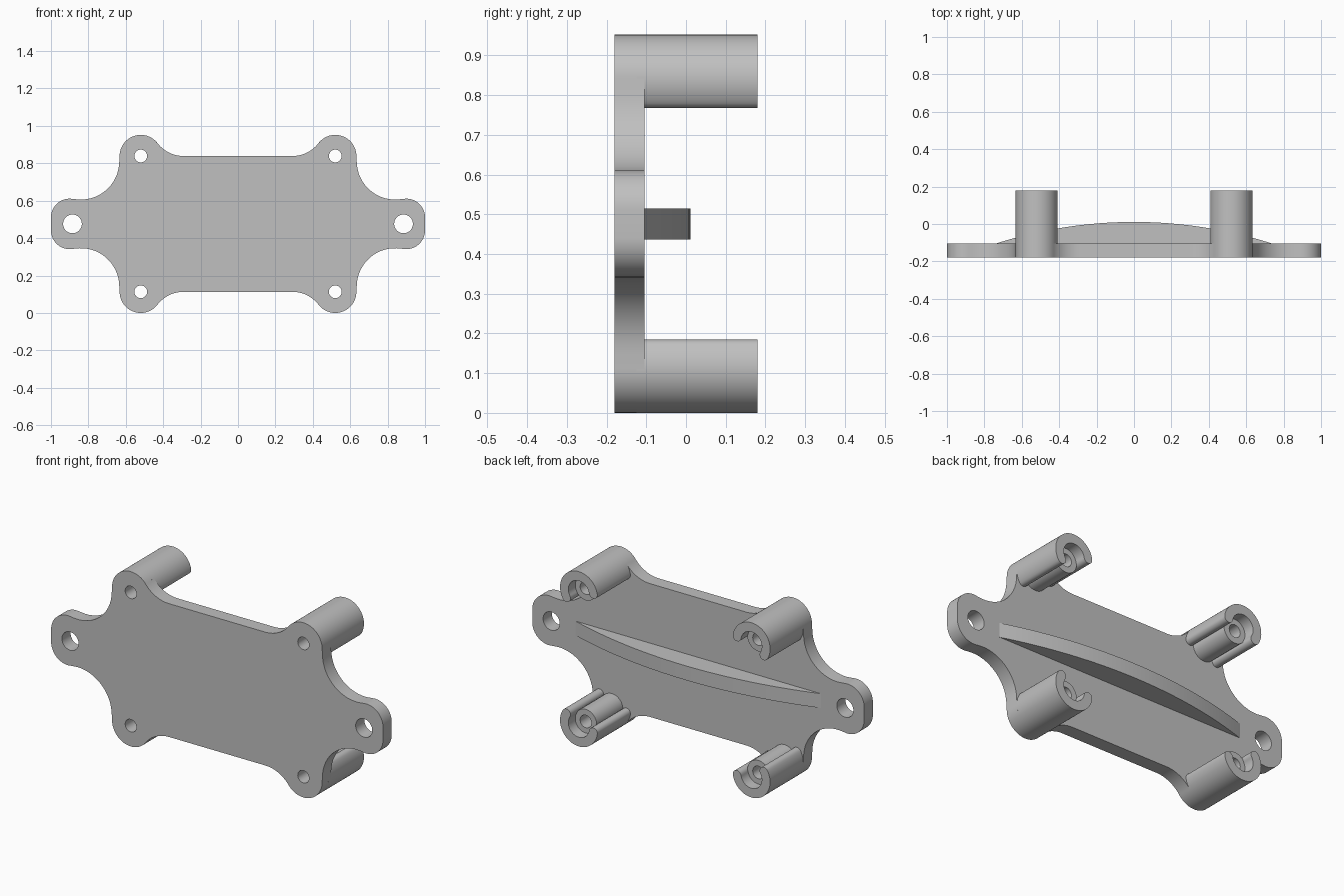
import bpy, bmesh
from math import cos, sin, radians, pi

cube = bpy.data.objects.get("Cube")
if cube:
    bpy.data.objects.remove(cube, do_unlink=True)

MID = 0.476               # height of the plate's centre line
FRONT, BACK = -0.18, -0.105
POST_X, POST_Z, POST_R = 0.52, 0.363, 0.113
SCREW_R = 0.034

grey = bpy.data.materials.new("light_grey")
grey.use_nodes = True
colour = (0.53, 0.53, 0.53, 1)
grey.diffuse_color = colour
grey.node_tree.nodes["Principled BSDF"].inputs["Base Color"].default_value = colour


def arc(cx, cz, r, start, end, steps=16):
    angles = [radians(start + (end - start) * i / steps) for i in range(steps + 1)]
    return [(cx + r * cos(a), cz + r * sin(a)) for a in angles]


def circle(cx, cz, r, steps=40):
    return arc(cx, cz, r, 0, 360, steps)[:-1]


def extrude(name, loops, y0, y1):
    """Fill nested outlines in the XZ plane and extrude them from y0 to y1."""
    curve = bpy.data.curves.new(name, "CURVE")
    curve.dimensions = "2D"
    curve.fill_mode = "BOTH"
    curve.extrude = (y1 - y0) / 2
    for loop in loops:
        spline = curve.splines.new("POLY")
        spline.points.add(len(loop) - 1)
        for point, (x, z) in zip(spline.points, loop):
            point.co = (x, z, 0, 1)
        spline.use_cyclic_u = True
    obj = bpy.data.objects.new(name, curve)
    bpy.context.collection.objects.link(obj)
    obj.rotation_euler = (pi / 2, 0, 0)
    obj.location = (0, (y0 + y1) / 2, MID)
    bpy.ops.object.select_all(action="DESELECT")
    obj.select_set(True)
    bpy.context.view_layer.objects.active = obj
    bpy.ops.object.convert(target="MESH")
    obj = bpy.context.view_layer.objects.active
    # Weld the caps to the walls
    bm = bmesh.new()
    bm.from_mesh(obj.data)
    bmesh.ops.remove_doubles(bm, verts=bm.verts, dist=0.0002)
    bmesh.ops.recalc_face_normals(bm, faces=bm.faces)
    bm.to_mesh(obj.data)
    bm.free()
    obj.data.materials.clear()
    obj.data.materials.append(grey)
    bpy.ops.object.shade_smooth_by_angle(angle=radians(30))
    return obj


# Plate: one quarter of the outline, mirrored both ways
quarter = (arc(0.9, 0.035, 0.1, 0, 98)
           + arc(0.84, 0.335, 0.205, -82, -178)
           + arc(POST_X, POST_Z, POST_R, 0, 142, 24)
           + arc(0.29, POST_Z + 0.178, 0.178, -40, -90))
half = quarter + [(-x, z) for x, z in reversed(quarter)]
outline = half + [(x, -z) for x, z in reversed(half)]
holes = [circle(s * 0.885, 0, 0.05) for s in (1, -1)]
holes += [circle(sx * POST_X, sz * POST_Z, SCREW_R) for sx in (1, -1) for sz in (1, -1)]
extrude("mounting_plate", [outline] + holes, FRONT, BACK)

# Posts: an open sleeve with rounded lips around a shorter screw core
INNER_R = 0.063
mid_r, lip_r = (POST_R + INNER_R) / 2, (POST_R - INNER_R) / 2
A0, A1 = -32, 171


def lip(angle, start):
    a = radians(angle)
    return arc(mid_r * cos(a), mid_r * sin(a), lip_r, start, start + 180, 10)[1:-1]


sleeve = (arc(0, 0, POST_R, A0, A1, 40) + lip(A1, A1)
          + arc(0, 0, INNER_R, A1, A0, 40) + lip(A0, A0 + 180))
for sx, side in ((1, "left"), (-1, "right")):
    for sz, level in ((1, "upper"), (-1, "lower")):
        cx, cz = sx * POST_X, sz * POST_Z
        shape = [(cx + sx * x, cz + sz * z) for x, z in sleeve]
        extrude(f"{level}_{side}_post_sleeve", [shape], BACK - 0.02, 0.18)
        extrude(f"{level}_{side}_screw_core",
                [circle(cx, cz, INNER_R + 0.003), circle(cx, cz, SCREW_R)],
                BACK - 0.02, 0.12)

# Stiffening rib: a shallow bow across the back
HALF_LEN, RISE, HALF_W = 0.74, 0.116, 0.039
radius = (HALF_LEN ** 2 + RISE ** 2) / (2 * RISE)
bow = []
for i in range(33):
    x = HALF_LEN * (1 - i / 16)
    bow.append((x, BACK + RISE - radius + (radius ** 2 - x ** 2) ** 0.5))
bow += [(-HALF_LEN, BACK - 0.01), (HALF_LEN, BACK - 0.01)]
bm = bmesh.new()
base = bm.faces.new([bm.verts.new((x, y, MID - HALF_W)) for x, y in bow])
top = bmesh.ops.extrude_face_region(bm, geom=[base])["geom"]
bmesh.ops.translate(bm, vec=(0, 0, 2 * HALF_W),
                    verts=[v for v in top if isinstance(v, bmesh.types.BMVert)])
bmesh.ops.recalc_face_normals(bm, faces=bm.faces)
mesh = bpy.data.meshes.new("stiffening_rib")
bm.to_mesh(mesh)
bm.free()
mesh.materials.append(grey)
rib = bpy.data.objects.new("stiffening_rib", mesh)
bpy.context.collection.objects.link(rib)
bpy.ops.object.select_all(action="DESELECT")
rib.select_set(True)
bpy.context.view_layer.objects.active = rib
bpy.ops.object.shade_smooth_by_angle(angle=radians(30))
